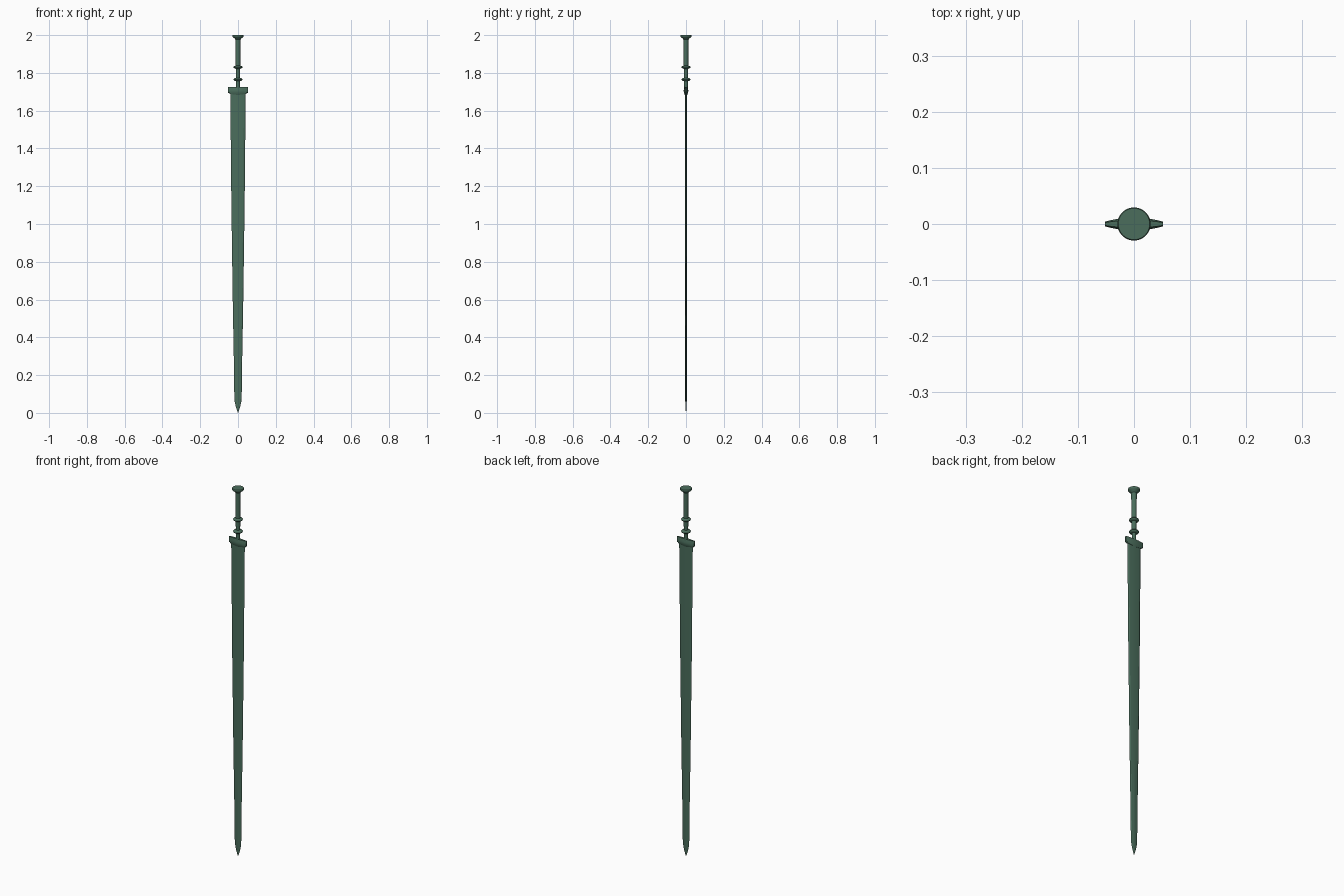
import bpy, bmesh, math

if "Cube" in bpy.data.objects:
    bpy.data.objects.remove(bpy.data.objects["Cube"])

bronze = bpy.data.materials.new("green bronze")
bronze.diffuse_color = (0.07, 0.155, 0.108, 1)
bronze.use_nodes = True
bronze.node_tree.nodes["Principled BSDF"].inputs["Base Color"].default_value = bronze.diffuse_color


def loft(name, rings, angle):
    """Skin a list of equal-sized rings and cap both ends."""
    bm = bmesh.new()
    vs = [[bm.verts.new(p) for p in r] for r in rings]
    n = len(vs[0])
    for a, b in zip(vs, vs[1:]):
        for i in range(n):
            j = (i + 1) % n
            bm.faces.new((a[i], a[j], b[j], b[i]))
    bm.faces.new(vs[0])
    bm.faces.new(vs[-1])
    bmesh.ops.recalc_face_normals(bm, faces=bm.faces)
    me = bpy.data.meshes.new(name)
    bm.to_mesh(me)
    bm.free()
    me.materials.append(bronze)
    ob = bpy.data.objects.new(name, me)
    bpy.context.collection.objects.link(ob)
    bpy.context.view_layer.objects.active = ob
    ob.select_set(True)
    bpy.ops.object.shade_smooth_by_angle(angle=math.radians(angle))
    ob.select_set(False)
    return ob


def lathe(name, profile, sides=32):
    """Turn (radius, z) points around the z axis."""
    ring = [2 * math.pi * i / sides for i in range(sides)]
    return loft(name, [[(r * math.cos(a), r * math.sin(a), z) for a in ring]
                       for r, z in profile], 35)


# blade: ridged cross-section with bevelled edges, tapering to the point
section = [(1, 0), (0.78, 0.6), (0, 1), (-0.78, 0.6),
           (-1, 0), (-0.78, -0.6), (0, -1), (0.78, -0.6)]
blade = [(0.0004, 0.0003, 0), (0.006, 0.0018, 0.015), (0.012, 0.003, 0.034),
         (0.0175, 0.004, 0.06), (0.0195, 0.0045, 0.085), (0.0225, 0.0048, 0.3),
         (0.028, 0.005, 0.6), (0.035, 0.0055, 1.1), (0.041, 0.006, 1.71)]
loft("blade", [[(w * x, t * y, z) for x, y in section] for w, t, z in blade], 10)

# guard: wide slab, thick in the middle and thin at the ends
guard = []
for x, t, low in [(-0.052, 0.004, 1.697), (-0.045, 0.006, 1.69),
                  (-0.025, 0.010, 1.686), (0, 0.0125, 1.683),
                  (0.025, 0.010, 1.686), (0.045, 0.006, 1.69),
                  (0.052, 0.004, 1.697)]:
    guard.append([(x, -t * 0.6, 1.724), (x, -t, 1.708), (x, -t * 0.9, 1.695),
                  (x, -t * 0.5, low), (x, t * 0.5, low), (x, t * 0.9, 1.695),
                  (x, t, 1.708), (x, t * 0.6, 1.724)])
loft("guard", guard, 30)

# grip: slim rod, slightly thicker toward the pommel
lathe("grip", [(0.0095, 1.71), (0.0105, 1.765), (0.012, 1.83), (0.0135, 1.99)])

# two rounded rings on the grip
for name, z in (("lower_ring", 1.765), ("upper_ring", 1.83)):
    lathe(name, [(0.010, z - 0.009), (0.017, z - 0.007), (0.022, z - 0.004),
                 (0.024, z), (0.022, z + 0.004), (0.017, z + 0.007),
                 (0.010, z + 0.009)])

# pommel: flared disc
lathe("pommel", [(0.013, 1.976), (0.018, 1.982), (0.026, 1.988),
                 (0.0295, 1.993), (0.0295, 1.997), (0.028, 2.0)])
